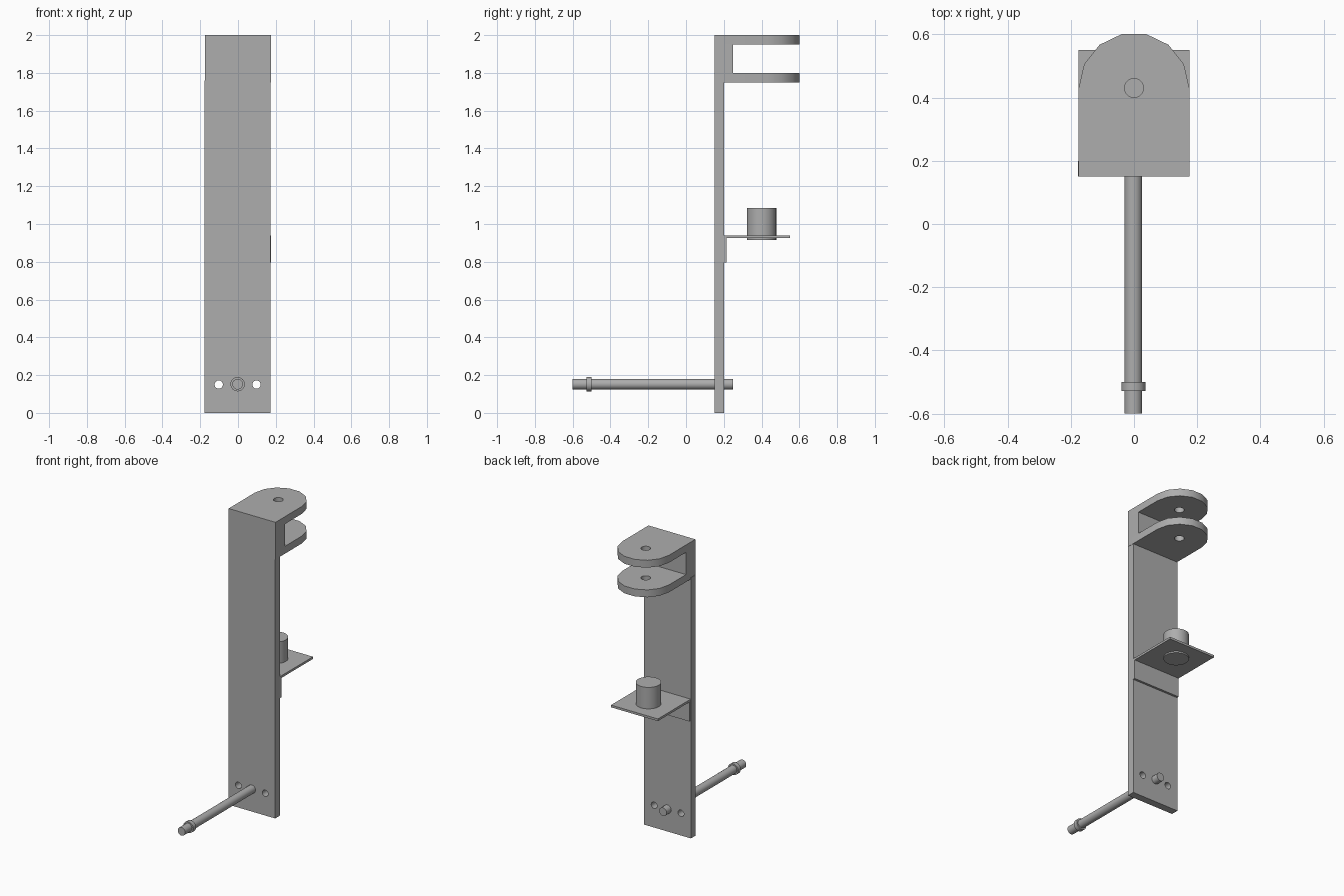
import bpy, bmesh, math
from mathutils import Matrix

if "Cube" in bpy.data.objects:
    bpy.data.objects.remove(bpy.data.objects["Cube"])

steel = bpy.data.materials.new("plain_grey")
steel.use_nodes = True
GREY = (0.42, 0.42, 0.42, 1)
steel.diffuse_color = GREY
steel.node_tree.nodes["Principled BSDF"].inputs["Base Color"].default_value = GREY


def finish(name, bm):
    bmesh.ops.recalc_face_normals(bm, faces=bm.faces)
    mesh = bpy.data.meshes.new(name)
    bm.to_mesh(mesh)
    bm.free()
    mesh.materials.append(steel)
    ob = bpy.data.objects.new(name, mesh)
    bpy.context.scene.collection.objects.link(ob)
    return ob


def box(name, x, y, z):
    bm = bmesh.new()
    bmesh.ops.create_cube(bm, size=1)
    for v in bm.verts:
        v.co = [(lo + hi) / 2 + c * (hi - lo) for c, (lo, hi) in zip(v.co, (x, y, z))]
    return finish(name, bm)


def cylinder(name, centre, radius, length, along_y=False):
    bm = bmesh.new()
    turn = Matrix.Rotation(math.pi / 2, 4, 'X') if along_y else Matrix()
    bmesh.ops.create_cone(bm, cap_ends=True, segments=24, radius1=radius, radius2=radius,
                          depth=length, matrix=Matrix.Translation(centre) @ turn)
    return finish(name, bm)


def prism(name, outline, z0, z1):
    bm = bmesh.new()
    face = bm.faces.new([bm.verts.new((x, y, z0)) for x, y in outline])
    ext = bmesh.ops.extrude_face_region(bm, geom=[face])
    for v in ext["geom"]:
        if isinstance(v, bmesh.types.BMVert):
            v.co.z = z1
    return finish(name, bm)


def drill(ob, cutters):
    """Cut holes, bake the result and discard the cutters."""
    for c in cutters:
        c.hide_render = True
        mod = ob.modifiers.new("hole", 'BOOLEAN')
        mod.operation = 'DIFFERENCE'
        mod.solver = 'EXACT'
        mod.object = c
    bpy.context.view_layer.update()
    deps = bpy.context.evaluated_depsgraph_get()
    baked = bpy.data.meshes.new_from_object(ob.evaluated_get(deps))
    ob.modifiers.clear()
    ob.data = baked
    for c in cutters:
        bpy.data.objects.remove(c)


parts = []

# Upright plate with two bolt holes beside the rod
plate = box("upright_plate", (-0.177, 0.173), (0.15, 0.20), (0, 1.76))
drill(plate, [cylinder("cutter", (x - 0.002, 0.175, 0.15), 0.022, 0.2, True) for x in (-0.1, 0.1)])
parts.append(plate)

# Clevis: thick back block and two rounded, drilled lugs
parts.append(box("clevis_block", (-0.175, 0.175), (0.15, 0.25), (1.80, 1.95)))
arc = [(0.175 * math.cos(math.pi * i / 7), 0.43 + 0.175 * math.sin(math.pi * i / 7)) for i in range(8)]
outline = [(-0.175, 0.15), (0.175, 0.15)] + arc
for name, z in (("lower_lug", 1.75), ("upper_lug", 1.95)):
    lug = prism(name, outline, z, z + 0.05)
    drill(lug, [cylinder("cutter", (0, 0.43, z + 0.025), 0.03, 0.2)])
    parts.append(lug)

# Angle shelf: thin tray with a short leg against the plate
parts.append(box("shelf_tray", (-0.175, 0.175), (0.20, 0.55), (0.925, 0.94)))
parts.append(box("shelf_leg", (-0.175, 0.175), (0.20, 0.215), (0.795, 0.925)))
parts.append(cylinder("shelf_knob", (0, 0.40, 1.0), 0.078, 0.17))

# Long rod through the plate, with a collar near its front end
parts.append(cylinder("rod", (-0.002, -0.175, 0.152), 0.028, 0.85, True))
parts.append(cylinder("rod_collar", (-0.002, -0.514, 0.152), 0.038, 0.028, True))

# Smooth the round surfaces, keep the edges sharp
bpy.ops.object.select_all(action='DESELECT')
for ob in parts:
    ob.select_set(True)
bpy.context.view_layer.objects.active = parts[0]
bpy.ops.object.shade_smooth_by_angle(angle=math.radians(30))
